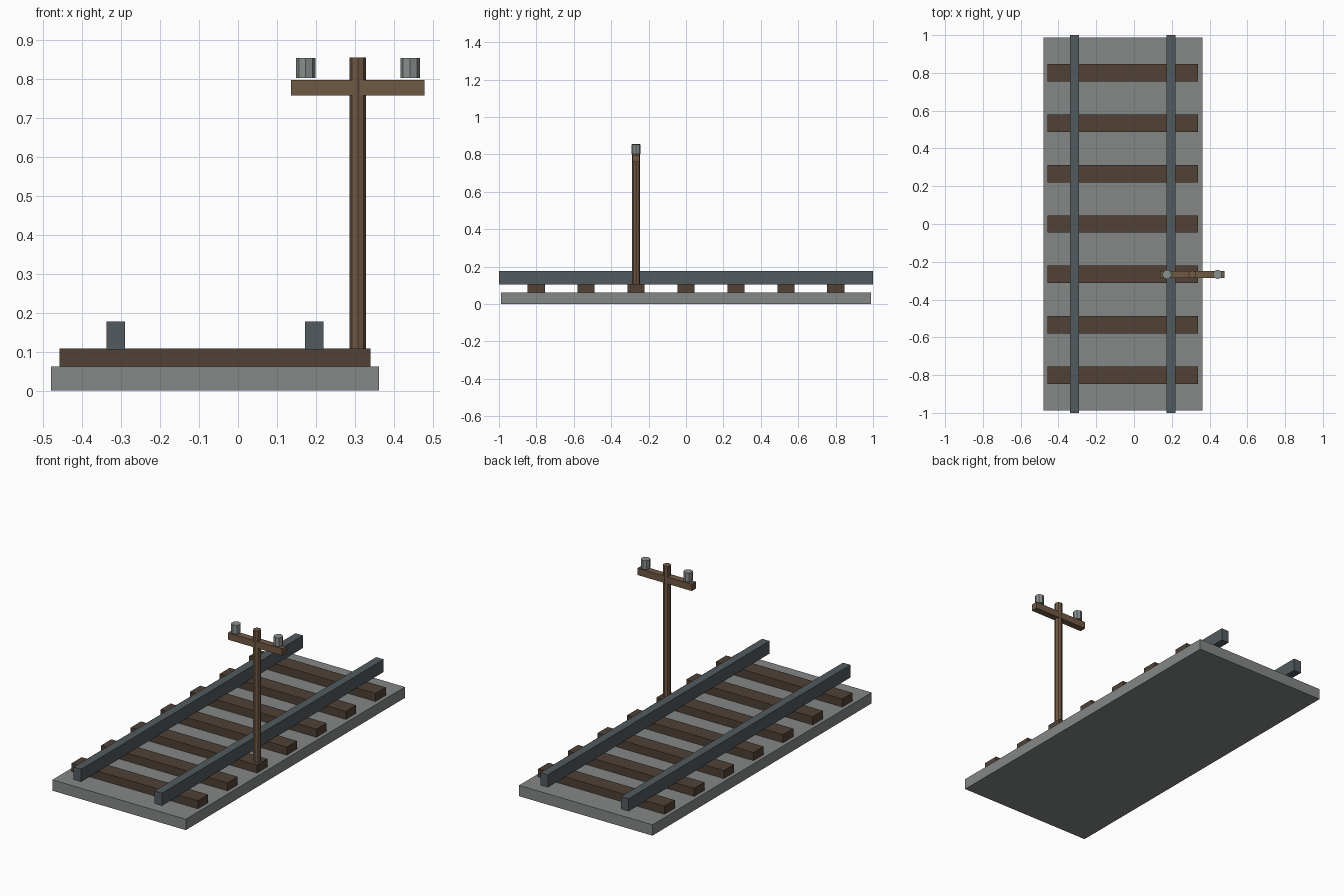
import bpy

cube = bpy.data.objects.get("Cube")
if cube:
    bpy.data.objects.remove(cube, do_unlink=True)


def material(name, rgb):
    mat = bpy.data.materials.new(name)
    mat.use_nodes = True
    color = (*rgb, 1)
    mat.diffuse_color = color
    bsdf = mat.node_tree.nodes["Principled BSDF"]
    bsdf.inputs["Base Color"].default_value = color
    bsdf.inputs["Roughness"].default_value = 0.8
    return mat


def finish(name, mat):
    obj = bpy.context.object
    obj.name = obj.data.name = name
    obj.data.materials.append(mat)
    return obj


def box(name, center, size, mat):
    bpy.ops.mesh.primitive_cube_add(size=1, location=center)
    bpy.context.object.scale = size
    bpy.ops.object.transform_apply(location=False, rotation=False, scale=True)
    return finish(name, mat)


def post(name, x, y, bottom, top, radius, mat):
    bpy.ops.mesh.primitive_cylinder_add(
        vertices=8, radius=radius, depth=top - bottom,
        location=(x, y, (bottom + top) / 2))
    return finish(name, mat)


gravel = material("gravel_grey", (0.23, 0.245, 0.24))
steel = material("rail_steel", (0.085, 0.105, 0.115))
dark_wood = material("sleeper_wood", (0.08, 0.053, 0.037))
pole_wood = material("pole_wood", (0.16, 0.1, 0.06))
ceramic = material("insulator_grey", (0.25, 0.28, 0.265))

TRACK_X = -0.059
SPACING = 0.267
POLE_X, POLE_Y = 0.308, -SPACING

# Track bed
box("ballast_bed", (TRACK_X, 0, 0.031), (0.842, 1.976, 0.062), gravel)

# Evenly spaced sleepers
for i in range(7):
    box(f"sleeper_{i + 1}", (TRACK_X, (i - 3) * SPACING, 0.085),
        (0.798, 0.092, 0.046), dark_wood)

# Rails, pole insulators on either side
for side, sign in (("right", -1), ("left", 1)):
    box(f"{side}_rail", (TRACK_X + sign * 0.255, 0, 0.141),
        (0.047, 2, 0.072), steel)
    post(f"{side}_insulator", POLE_X + sign * 0.134, POLE_Y,
         0.803, 0.854, 0.025, ceramic)

# Telegraph pole and crossarm
post("pole", POLE_X, POLE_Y, 0.106, 0.856, 0.021, pole_wood)
box("crossarm", (POLE_X, POLE_Y, 0.778), (0.343, 0.038, 0.039), pole_wood)
